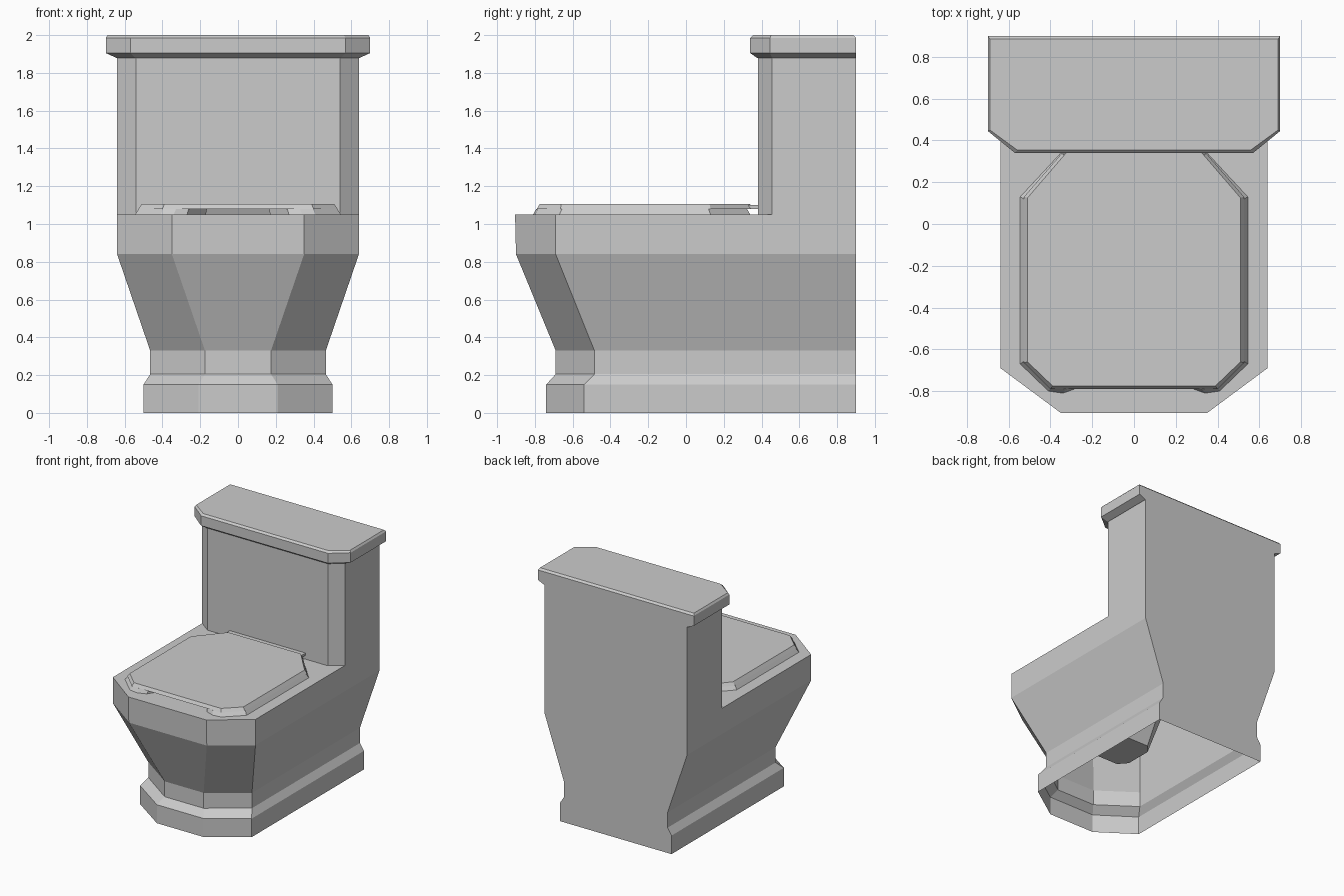
import bpy, bmesh

if "Cube" in bpy.data.objects:
    bpy.data.objects.remove(bpy.data.objects["Cube"], do_unlink=True)

ceramic = bpy.data.materials.new("ceramic_grey")
ceramic.use_nodes = True
COLOUR = (0.6, 0.6, 0.6, 1)
ceramic.diffuse_color = COLOUR
ceramic.node_tree.nodes["Principled BSDF"].inputs["Base Color"].default_value = COLOUR


def ring(z, w, front, cf, side, back=0.9, cb=None, side_b=None):
    """Octagonal outline: half width, front, front corner, chamfer end, back."""
    cb = w / 2 if cb is None else cb
    side_b = back if side_b is None else side_b
    half = [(cb, back), (w, side_b), (w, side), (cf, front)]
    return [(x, y, z) for x, y in half] + [(-x, y, z) for x, y in reversed(half)]


def loft(name, rings, cap_start=False, cap_end=False):
    """Join equal rings into a faceted shell."""
    bm = bmesh.new()
    rows = [[bm.verts.new(p) for p in r] for r in rings]
    n = len(rows[0])
    for a, b in zip(rows, rows[1:]):
        for i in range(n):
            j = (i + 1) % n
            bm.faces.new((a[i], a[j], b[j], b[i]))
    if cap_start:
        bm.faces.new(rows[0])
    if cap_end:
        bm.faces.new(rows[-1])
    bmesh.ops.recalc_face_normals(bm, faces=bm.faces)
    mesh = bpy.data.meshes.new(name)
    bm.to_mesh(mesh)
    bm.free()
    mesh.materials.append(ceramic)
    obj = bpy.data.objects.new(name, mesh)
    bpy.context.collection.objects.link(obj)
    return obj


# Pedestal, open underneath, folding over the rim into the bowl
loft("pedestal_and_bowl", [
    ring(0, 0.5, -0.74, 0.21, -0.54),
    ring(0.15, 0.5, -0.74, 0.21, -0.54),
    ring(0.205, 0.465, -0.69, 0.175, -0.485),
    ring(0.33, 0.465, -0.69, 0.175, -0.485),
    ring(0.84, 0.64, -0.9, 0.35, -0.69),
    ring(1.05, 0.64, -0.905, 0.35, -0.69),
    ring(1.05, 0.38, -0.66, 0.22, -0.5, 0.22, 0.22, 0.06),
    ring(0.37, 0.16, -0.32, 0.1, -0.25, 0.04, 0.1, -0.03),
], cap_end=True)

# Cistern
loft("tank", [ring(z, 0.64, 0.38, 0.54, 0.455) for z in (1.05, 1.88)])
loft("tank_lid", [
    ring(1.88, 0.645, 0.375, 0.545, 0.455),
    ring(1.905, 0.7, 0.34, 0.57, 0.445),
    ring(1.985, 0.7, 0.34, 0.57, 0.445),
    ring(2.0, 0.69, 0.355, 0.56, 0.45, 0.885),
], cap_start=True, cap_end=True)

# Horseshoe seat, half outline mirrored, outer edge sloping inward
half_seat = [(0, 0.34), (0.35, 0.34), (0.545, 0.13), (0.545, -0.67),
             (0.41, -0.8), (0.34, -0.81), (0.27, -0.785), (0.17, -0.63),
             (0.38, -0.45), (0.38, 0.06), (0.22, 0.22), (0, 0.22)]
seat = loft("seat", [
    [(x, y, 1.05) for x, y in half_seat],
    [(x * 0.965, -0.23 + (y + 0.23) * 0.97, 1.08) for x, y in half_seat],
], cap_start=True, cap_end=True)
mirror = seat.modifiers.new("Mirror", "MIRROR")
mirror.use_clip = True

# Closed cover and its hinge strip
loft("seat_cover", [
    ring(1.08, 0.527, -0.79, 0.4, -0.665, 0.345, 0.34, 0.13),
    ring(1.105, 0.51, -0.775, 0.39, -0.66, 0.34, 0.325, 0.125),
], cap_start=True, cap_end=True)
loft("hinge_strip", [ring(z, 0.34, 0.33, 0.34, 0.34, 0.39) for z in (1.08, 1.1)],
     cap_start=True, cap_end=True)
